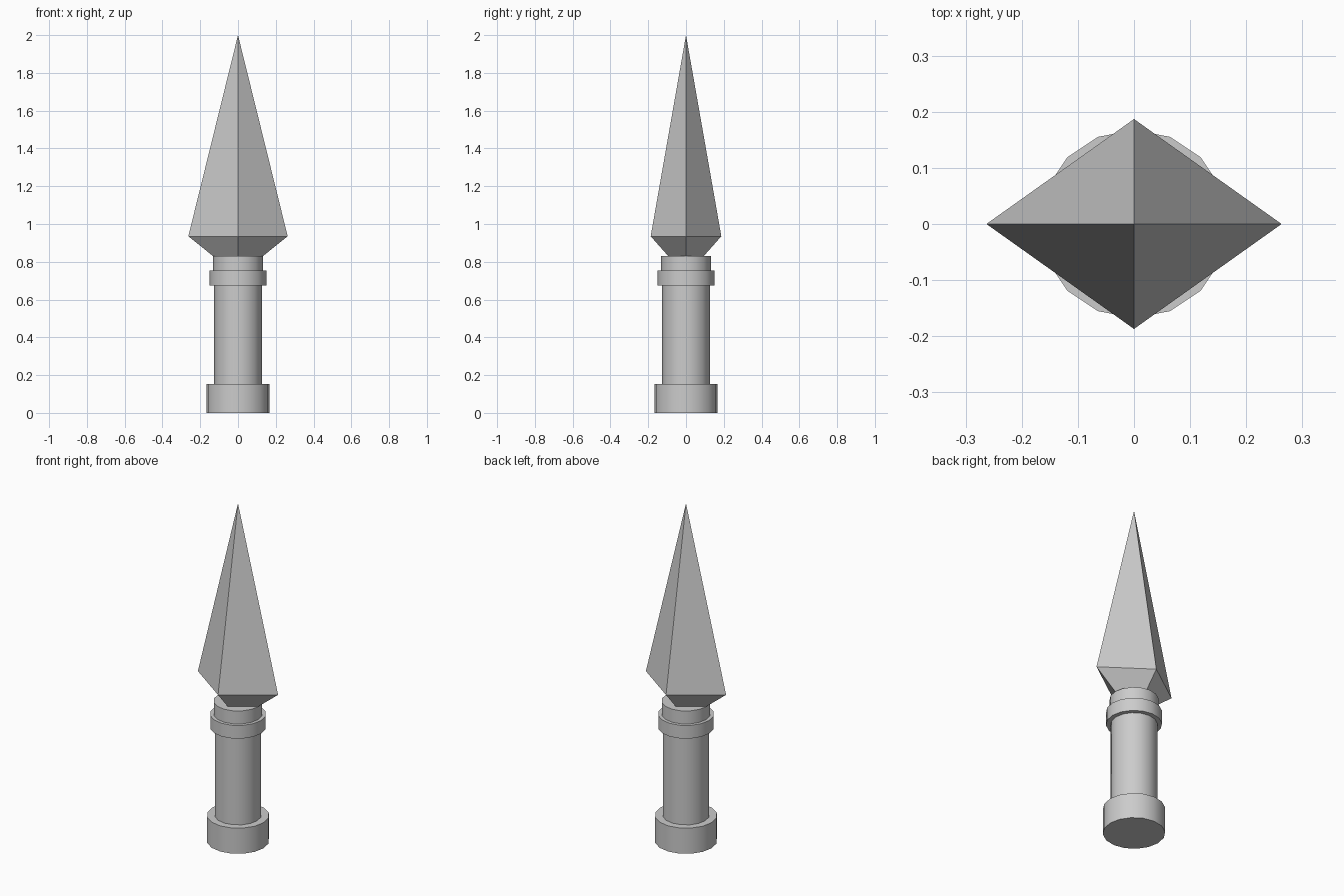
import bpy, bmesh, math

if "Cube" in bpy.data.objects:
    bpy.data.objects.remove(bpy.data.objects["Cube"])


def ring_part(name, radius, z0, z1, sides=16):
    bpy.ops.mesh.primitive_cylinder_add(vertices=sides, radius=radius, depth=z1 - z0,
                                        location=(0, 0, (z0 + z1) / 2))
    ob = bpy.context.object
    ob.name = name
    bpy.ops.object.shade_smooth_by_angle(angle=math.radians(30))
    return ob


# Handle: pommel, grip, collar and neck
ring_part("pommel", 0.168, 0.0, 0.152)
ring_part("grip", 0.126, 0.152, 0.675)
ring_part("collar", 0.151, 0.675, 0.753)
ring_part("neck", 0.132, 0.753, 0.83)

# Blade: diamond cross-sections closing to a point
bm = bmesh.new()


def diamond(hx, hy, z):
    return [bm.verts.new(p) for p in ((hx, 0, z), (0, hy, z), (-hx, 0, z), (0, -hy, z))]


low = diamond(0.132, 0.094, 0.83)
wide = diamond(0.263, 0.187, 0.935)
tip = bm.verts.new((0, 0, 2.0))
bm.faces.new(low[::-1])
for i in range(4):
    j = (i + 1) % 4
    bm.faces.new((low[i], low[j], wide[j], wide[i]))
    bm.faces.new((wide[i], wide[j], tip))
mesh = bpy.data.meshes.new("blade")
bm.to_mesh(mesh)
bm.free()
bpy.context.collection.objects.link(bpy.data.objects.new("blade", mesh))
